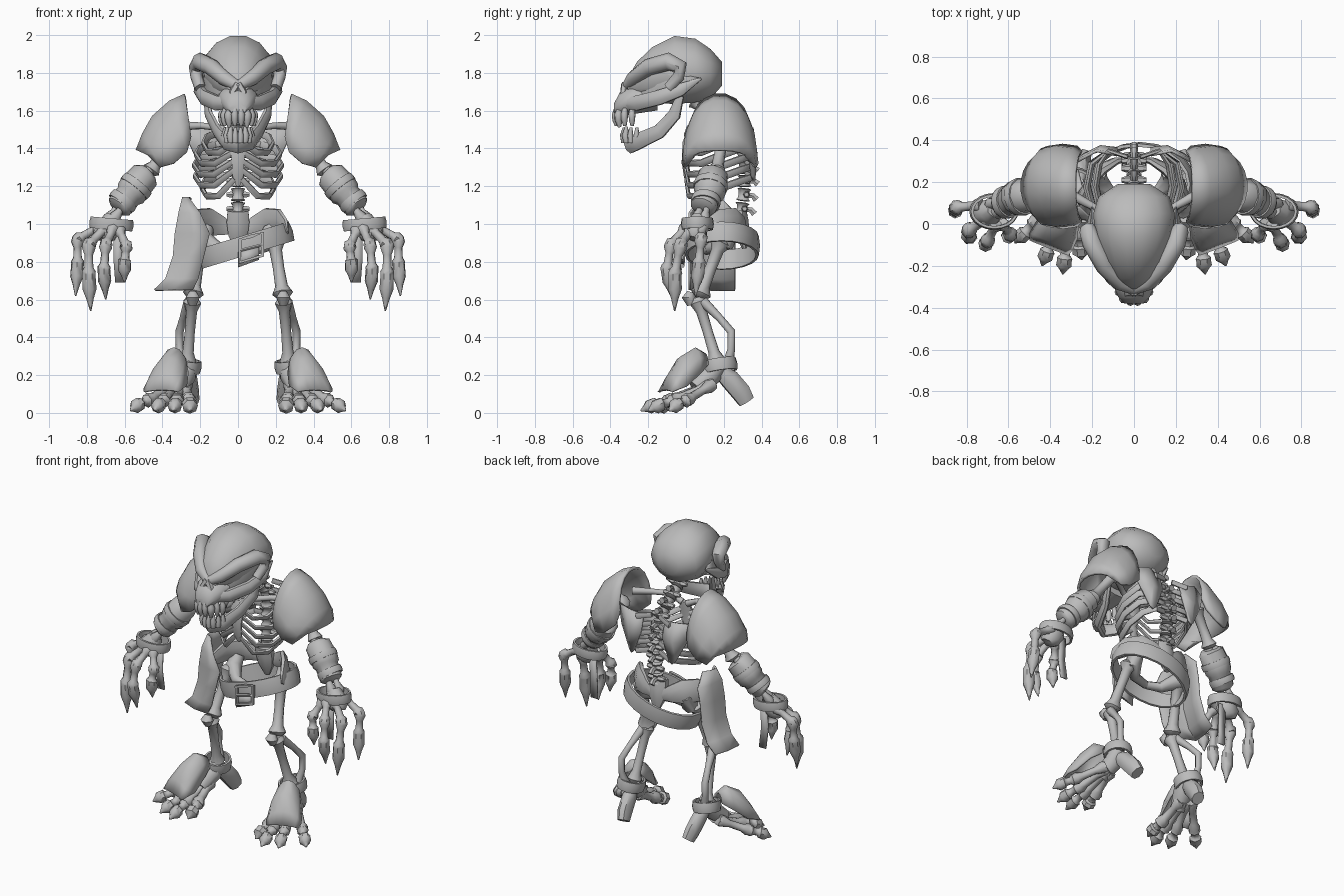
import bpy, bmesh
from math import sin, cos, pi, radians
from mathutils import Vector, Euler

# All coordinates below are in hundredths of a unit
SCALE = 0.01

cube = bpy.data.objects.get("Cube")
if cube:
    bpy.data.objects.remove(cube, do_unlink=True)

bone_grey = bpy.data.materials.new("bone_grey")
bone_grey.use_nodes = True
bone_grey.diffuse_color = (0.5, 0.5, 0.5, 1)
for node in bone_grey.node_tree.nodes:
    if node.type == 'BSDF_PRINCIPLED':
        node.inputs["Base Color"].default_value = (0.5, 0.5, 0.5, 1)
        node.inputs["Roughness"].default_value = 0.8


def skin(name, rings, wrap=True, cap=True, loop=False, thick=0, pair=False):
    """Join rings of points into a surface; pair also makes the mirrored twin."""
    for side in ((1, -1) if pair else (1,)):
        bm = bmesh.new()
        grid = [[bm.verts.new((p[0] * side * SCALE, p[1] * SCALE, p[2] * SCALE)) for p in ring]
                for ring in rings]
        count = len(grid[0])
        for i in range(len(grid) if loop else len(grid) - 1):
            low, high = grid[i], grid[(i + 1) % len(grid)]
            for j in range(count if wrap else count - 1):
                k = (j + 1) % count
                bm.faces.new((low[j], low[k], high[k], high[j]))
        if wrap and cap and not loop:
            bm.faces.new(grid[0])
            bm.faces.new(grid[-1])
        bmesh.ops.recalc_face_normals(bm, faces=bm.faces)
        label = name if not pair else ("left_" if side > 0 else "right_") + name
        mesh = bpy.data.meshes.new(label)
        bm.to_mesh(mesh)
        bm.free()
        mesh.materials.append(bone_grey)
        mesh.shade_smooth()
        mesh.set_sharp_from_angle(angle=radians(50))
        obj = bpy.data.objects.new(label, mesh)
        bpy.context.scene.collection.objects.link(obj)
        if thick:
            solid = obj.modifiers.new("thickness", 'SOLIDIFY')
            solid.thickness = thick * SCALE
            solid.offset = 0


def tube(name, pts, radii, sides=8, flat=1.0, ref=(0, 0, 1), pair=False):
    """Sweep a round or flattened section along a path."""
    pts = [Vector(p) for p in pts]
    if not isinstance(radii, (list, tuple)):
        radii = [radii] * len(pts)
    normal, rings = Vector(ref), []
    for i, p in enumerate(pts):
        along = (pts[min(i + 1, len(pts) - 1)] - pts[max(i - 1, 0)]).normalized()
        normal = normal - along * normal.dot(along)
        normal = normal.normalized() if normal.length > 0.01 else along.orthogonal().normalized()
        across = along.cross(normal) * flat
        angles = [2 * pi * (k + 0.5) / sides for k in range(sides)]
        rings.append([p + (normal * cos(a) + across * sin(a)) * radii[i] for a in angles])
    skin(name, rings, pair=pair)


def bone(name, start, end, r, pair=False, waist=0.55):
    """Straight bone with a knob at each end."""
    a, b = Vector(start), Vector(end)
    shape = ((0, .6), (.07, 1), (.2, waist), (.5, waist * .9), (.8, waist), (.93, 1), (1, .6))
    tube(name, [a.lerp(b, t) for t, _ in shape], [r * w for _, w in shape], pair=pair)


def digit(name, joints, r):
    """Chain of small knobbly bones ending in a claw."""
    joints = [Vector(j) for j in joints]
    pts, radii = [], []
    for i in range(len(joints) - 1):
        a, b = joints[i], joints[i + 1]
        last = i == len(joints) - 2
        for t, w in ((0, .95), (.4, 1), (.65, .55), (1, .1)) if last else ((0, .9), (.1, 1), (.35, .6), (.75, .65), (.9, 1)):
            pts.append(a.lerp(b, t))
            radii.append(r * w)
    tube(name, pts, radii, sides=7, pair=True)


def band(name, centre, rx, ry, height, thick, tilt=(0, 0, 0), pair=False):
    """Elliptical strap with a slightly bulged outer face."""
    spin, rings, h = Euler([radians(t) for t in tilt]), [], height / 2
    for k in range(20):
        a = 2 * pi * k / 20
        rings.append([])
        for out, z in ((0, -h), (0, h), (thick * .7, h), (thick, 0), (thick * .7, -h)):
            p = Vector((cos(a) * (rx + out), sin(a) * (ry + out), z))
            p.rotate(spin)
            rings[-1].append(p + Vector(centre))
    skin(name, rings, loop=True, pair=pair)


def loft(name, sections, sides=14):
    """Elliptical sections (y, half width, bottom, top) stacked front to back."""
    skin(name, [[(w * cos(2 * pi * k / sides), y, (lo + hi) / 2 + (hi - lo) / 2 * sin(2 * pi * k / sides))
                 for k in range(sides)] for y, w, lo, hi in sections])


# Skull
loft("cranium", [(-31, 5, 168, 177), (-26, 10, 166, 186), (-18, 14.5, 164, 194), (-6, 18.5, 163, 200),
                 (5, 19.5, 164, 198.5), (13, 17, 166, 193), (19, 8, 173, 186)])
loft("upper_jaw", [(-38, 4.5, 158, 164), (-35, 7.5, 157, 170), (-28, 10.5, 158, 174), (-15, 12, 160, 172)])
brow = [(0, -31, 173), (7, -28, 177), (14, -20, 183), (20, -9, 186), (22, -3, 183)]
cheek = [(4, -33, 164), (11, -26, 164), (18, -14, 167), (21, -3, 171), (20, 8, 177)]
tube("brow_ridge", brow + [(22, -4, 178), (20, -9, 172)], [3, 4, 4.5, 4.8, 4.2, 3.2, 3], pair=True)
tube("cheekbone", cheek, [3, 4.2, 4.2, 3.6, .6], flat=.7, pair=True)
hollow = [((Vector(b) + Vector(c)) / 2).lerp((4, -8, 174), .22) for b, c in zip(brow, cheek)]
skin("eye_socket", [brow, hollow, cheek], wrap=False, thick=1, pair=True)
tube("nose_rim", [(0, -32, 174), (3, -33, 169), (3.5, -34.5, 166), (1, -37, 163)], [2.5, 2, 1.6, 1], sides=6, pair=True)

# Lower jaw
half_jaw = [(17, -3, 168), (15.5, -6, 158), (11, -14, 149), (6.5, -26, 143.5)]
jaw = half_jaw + [(0, -30, 142)] + [(-x, y, z) for x, y, z in reversed(half_jaw)]
widths = [2.2, 3.6, 4, 4.6]
tube("lower_jaw", jaw, widths + [5] + widths[::-1], flat=.55)

# Teeth in two arcs, rounded and stubby
for i in range(8):
    a = radians(-77 + 22 * i)
    x, y = sin(a), -cos(a)
    big = 1.25 if i in (2, 5) else 1
    tube("upper_tooth", [(8 * x, 11 * y - 26, 161), (9 * x, 11.5 * y - 26, 158),
                         (9 * x, 11.5 * y - 26, 155), (8.5 * x, 11 * y - 26, 155 - 3 * big)], [1.4, 1.9 * big, 1.7 * big, .9])
    tube("lower_tooth", [(7 * x, 9 * y - 24, 143), (7.5 * x, 9.5 * y - 24, 147),
                         (7 * x, 9 * y - 24, 149 + 2 * big)], [1.5, 1.6 * big, .8])

# Spine with bony processes
spine = [Vector((0, y, z)) for y, z in ((3, 165), (17, 156), (28, 146), (31, 133), (31, 119), (29, 104))]
for a, b in zip(spine, spine[1:]):
    for k in (0, .5):
        p, q = a.lerp(b, k), a.lerp(b, k + .46)
        mid, back = (p + q) / 2, Vector((1, 0, 0)).cross((b - a).normalized())
        bone("vertebra", p, q, 4, waist=.8)
        tube("spinous_process", [mid + back * 2, mid + back * 5, mid + back * 7 + (b - a) * .12], [1.6, 1.6, 2], sides=6)
        tube("transverse_process", [mid + Vector((x, 1.5, 0)) for x in (-6, -4, 4, 6)], [1.2, 1.8, 1.8, 1.2], sides=6)

# Rib cage
for i in range(5):
    w, drop = (18, 22, 23, 22.5, 19)[i], 5.8 * i
    tube("rib", [(3, 32, 150 - drop), (12, 35, 148 - drop), (w * .9, 29, 146 - drop), (w, 18, 142 - drop),
                 (w * .88, 8, 138 - drop), (w * .55, 1.5, 138 - drop), (2, 0, 143 - 4.8 * i)],
         [1.8, 2, 2.2, 2.2, 2.2, 2, 1.6], sides=6, flat=.6, pair=True)
tube("breastbone", [(0, 1, 148), (0, 0, 143), (0, -1, 133), (0, 0, 125), (0, 1, 120)],
     [3, 5, 3.5, 3, 1], flat=.4, ref=(1, 0, 0))
tube("collarbone", [(2, 1, 147), (10, 2, 151), (19, 8, 152), (30, 14, 152)], [2.2, 1.8, 1.8, 2.5], pair=True)
skin("shoulder_blade", [[(8, 33, 149), (18, 35, 151), (29, 29, 150)], [(8, 36, 139), (16, 37, 138), (24, 33, 139)],
                        [(13, 36, 125), (15, 36, 123), (17, 35, 125)]], wrap=False, thick=1.5, pair=True)

# Shoulder armour: arches from the neck edge outward (apex x z, base x z, half depth)
arches = []
for ax, az, bx, bz, depth in ((28, 168.5, 25, 146, 16), (36, 165, 27, 138, 18.5), (45, 157, 34, 132, 19.5),
                              (50, 148, 41, 130, 18.5), (53.5, 139, 44, 135, 14)):
    turns = [radians(-90 + 20 * k) for k in range(10)]
    arches.append([(bx + (ax - bx) * abs(cos(t)), 18 + depth * sin(t), bz + (az - bz) * abs(cos(t)) ** .9)
                   for t in turns])
skin("shoulder_armour", arches, wrap=False, thick=1.8, pair=True)

# Arms
bone("upper_arm", (32, 20, 148), (47, 16, 127), 5, pair=True, waist=.65)
bone("forearm_inner", (46, 15, 130), (67, 5, 101), 3.5, pair=True)
bone("forearm_outer", (49, 17, 129), (70, 9, 101), 3.2, pair=True)
tube("arm_wrap", [(48, 15, 127), (49, 14.5, 126), (55, 13, 119), (57, 12, 116), (58, 11.5, 115),
                  (63, 9, 109), (64, 8.5, 108)], [6, 8, 8.6, 8.4, 7.2, 7, 5], sides=10, pair=True)
band("arm_wrap_upper_strap", (54, 13, 120), 8, 8, 4, 1.2, (0, 140, -15), pair=True)
band("arm_wrap_lower_strap", (61, 10.5, 112), 6.8, 6.8, 4, 1.2, (0, 140, -15), pair=True)
band("wrist_band", (67, 6, 100), 10, 7, 6, 1.8, (0, -5, 0), pair=True)
tube("palm", [(66, 7, 104), (68, 6, 99), (71, 5, 95), (72, 4, 92)], [4, 6, 6.5, 4], flat=1.1, ref=(0, 1, 0), pair=True)
skin("wrist_strap", [[(61, 8, 97), (66, 8, 97)], [(61, 7, 82), (66, 7, 82)], [(60, 8, 69), (65, 8, 69)]],
     wrap=False, thick=1, pair=True)

# Thumb and three fingers
digit("thumb", [(63, 0, 97), (59, -5, 88), (60, -6, 80), (60, -5, 69)], 3.6)
digit("index_finger", [(66, 0, 98), (70, -8, 89), (71, -10, 76), (70, -7, 60)], 3.6)
digit("middle_finger", [(70, 3, 98), (79, -3, 89), (79, -6, 73), (78, -6, 54)], 3.8)
digit("outer_finger", [(73, 9, 99), (85, 8, 92), (85, 7, 79), (86, 5, 62)], 3.6)

# Pelvis
tube("sacrum", [(0, 28, 107), (0, 29, 101), (0, 30, 94), (0, 31, 87)], [6, 6.5, 5.5, 2], ref=(1, 0, 0), flat=.7)
tube("hip_blade", [(4, 31, 97), (9, 30, 99), (16, 26, 101), (22, 19, 101), (25, 13, 98), (26, 10, 95)],
     [3, 5.5, 8, 7.5, 5.5, 2], flat=.35, pair=True)
tube("hip_socket", [(17, 25, 98), (18, 21, 91), (10, 13, 87), (0, 11, 86)], [4, 5.5, 3.2, 2.5], pair=True)

# Slanted belt with buckle
slant = -17
band("belt", (3, 19, 88.5), 25, 18, 10.5, 2.2, (0, slant, 0))
frame = [(x + 7, -2.8, z + 87.5 + x * .3) for x, z in ((0, 6), (-6, 6), (-6, -6), (6, -6), (6, 6), (0, 6))]
tube("buckle_frame", frame, 1.3, sides=4, ref=(0, 1, 0))
tube("buckle_pin", [(1, -3, 86), (13, -3, 89)], .9, sides=6)
skin("belt_tail", [[(0, -1, 85), (11, -1, 88)], [(0, -1.5, 77), (11, -1, 81)]], wrap=False, thick=1)

# Hip cloth wrapped round one hip (height, front x, outer x)
cloth = []
for z, front, outer in ((114, -26, -29), (106, -20, -31), (95, -15, -33), (83, -18, -34), (71, -21, -38), (65, -24, -44)):
    near, far = (8, 18) if z > 110 else (2, 26)
    depth = far - near
    cloth.append([(front, near, z), ((front + outer) / 2, near + depth * .03, z), (outer, near + depth * .2, z),
                  (outer + 1, near + depth * .6, z), (outer + 4, far, z)])
skin("hip_cloth", cloth, wrap=False, thick=1.2)

# Legs
bone("thigh_bone", (19, 19, 92), (24, 7, 61), 5.6, pair=True, waist=.6)
tube("knee_cap", [(24, 2.5, 64), (24, 1.5, 61), (24, 2.5, 57)], [2, 4, 2], pair=True)
bone("shin_bone", (24, 6, 61), (27, 17, 25), 4.8, pair=True, waist=.62)
tube("calf_bone", [(26, 9, 59), (29, 18, 50), (31, 24, 43), (31, 24, 34), (29, 22, 25)], [2.8, 2, 2.2, 2, 3], pair=True)
band("ankle_strap", (28, 18, 25), 7, 7.5, 6.5, 1.8, (8, -8, 0), pair=True)
tube("heel", [(27, 18, 22), (26, 23, 18), (25, 29, 11), (24, 32, 6)], [4, 5.5, 5.5, 4.6], flat=.8, pair=True)
tube("ankle", [(27, 18, 27), (28, 13, 20), (31, 5, 13)], [5, 6, 5], pair=True)

# Four toes fan out from the ankle
for i, (x, y) in enumerate(((25, -17), (34, -24), (44, -20), (57, -9))):
    root, tip = Vector((28 + i * 2, 11 + i, 15)), Vector((x, y, 1.2))
    ball, mid = root.lerp(tip, .6), root.lerp(tip, .8)
    ball.z, mid.z = 6.5, 4.5
    digit("toe", [root, ball, mid, tip], 4.2 if i == 0 else 3.8)

# Instep armour, curved across the foot (centre, half width, droop)
plate = []
for x, y, z, half, droop in ((31, 10, 31, 4, 6), (34, 5, 34, 8, 14), (37, -3, 29, 10.5, 16), (39.5, -8, 20, 11, 8), (40.5, -11, 12, 10, 1)):
    plate.append([(x + .9 * half * sin(t), y + .35 * half * sin(t), z - droop * (1 - cos(t)))
                  for t in (-1.5, -.9, -.4, 0, .4, .9, 1.5)])
skin("instep_armour", plate, wrap=False, thick=1.4, pair=True)
